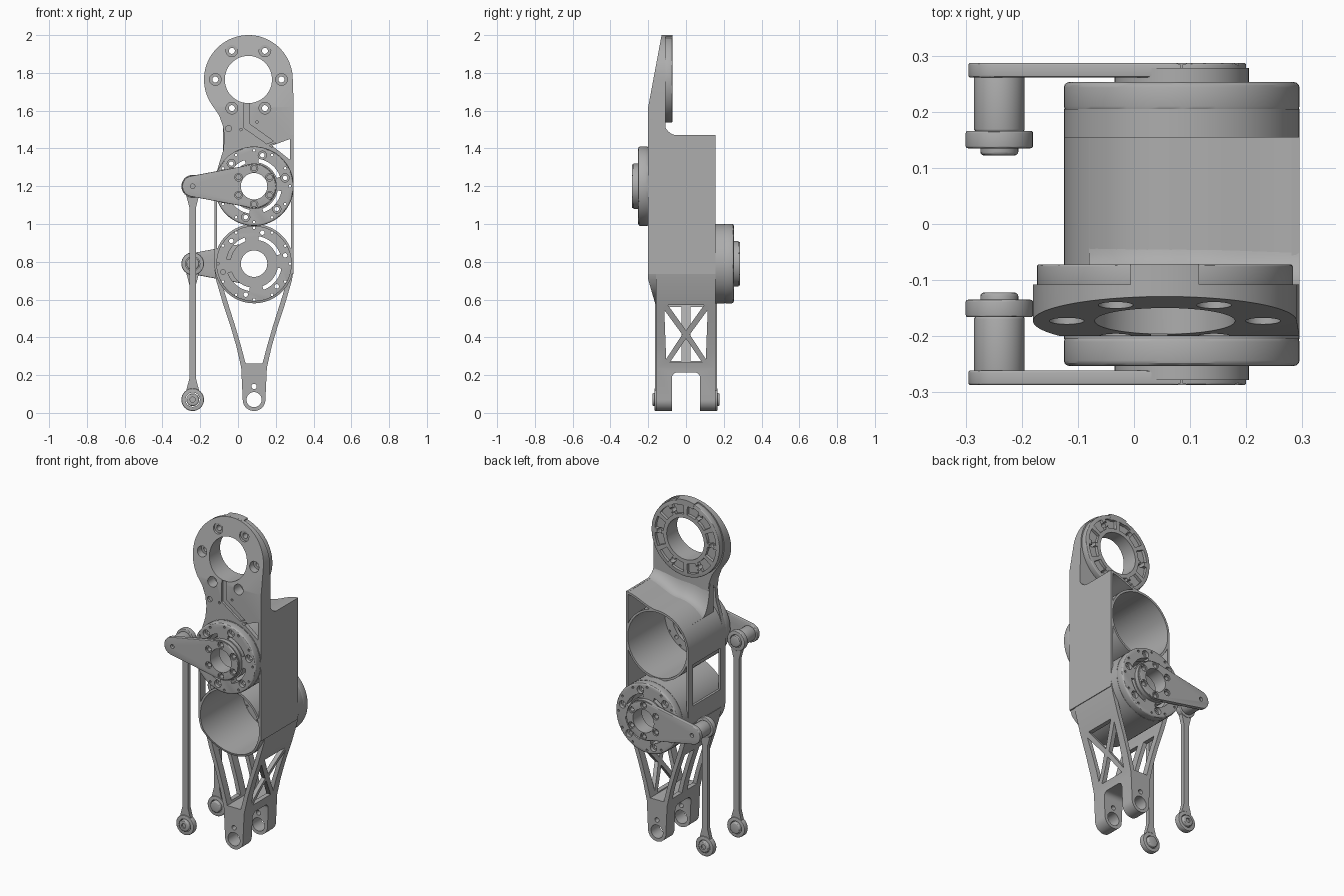
import bpy, bmesh
from math import sin, cos, pi, radians, sqrt

cube = bpy.data.objects.get("Cube")
if cube:
    bpy.data.objects.remove(cube, do_unlink=True)

grey = bpy.data.materials.new("machined grey")
grey.use_nodes = True
grey.diffuse_color = (0.42, 0.42, 0.42, 1)
grey.node_tree.nodes["Principled BSDF"].inputs["Base Color"].default_value = (0.42, 0.42, 0.42, 1)


# ---- helpers ----
def arc(cx, cz, r, a0, a1, n=32):
    return [(cx + r * cos(radians(a0 + (a1 - a0) * i / n)),
             cz + r * sin(radians(a0 + (a1 - a0) * i / n))) for i in range(n + 1)]


def circle(cx, cz, r, n=48):
    return arc(cx, cz, r, 0, 360, n)[:-1]


def ring(cx, cz, rad, r, count, start=0, n=16):
    """Loops for a circular pattern of round holes."""
    return [circle(cx + rad * cos(t), cz + rad * sin(t), r, n)
            for t in (radians(start) + 2 * pi * i / count for i in range(count))]


def sector(cx, cz, r0, r1, a0, a1):
    return arc(cx, cz, r1, a0, a1, 12) + arc(cx, cz, r0, a1, a0, 12)


def rect(u0, v0, u1, v1):
    return [(u0, v0), (u1, v0), (u1, v1), (u0, v1)]


def finish(name, bm):
    bmesh.ops.recalc_face_normals(bm, faces=bm.faces[:])
    me = bpy.data.meshes.new(name)
    bm.to_mesh(me)
    bm.free()
    me.materials.append(grey)
    ob = bpy.data.objects.new(name, me)
    bpy.context.scene.collection.objects.link(ob)
    return ob


def apply(ob, mod):
    bpy.context.view_layer.objects.active = ob
    bpy.ops.object.modifier_apply(modifier=mod.name)


def prism(name, loops, a, b, axis="y", bevel=0):
    """Extrude flat outlines from a to b along an axis."""
    bm = bmesh.new()
    for loop in loops:
        ends = []
        for t in (a, b):
            ends.append([bm.verts.new((u, t, v) if axis == "y" else (t, u, v)) for u, v in loop])
            bm.faces.new(ends[-1])
        n = len(loop)
        for i in range(n):
            j = (i + 1) % n
            bm.faces.new((ends[0][i], ends[0][j], ends[1][j], ends[1][i]))
    ob = finish(name, bm)
    if bevel:
        m = ob.modifiers.new("bevel", "BEVEL")
        m.width, m.segments = bevel, 3
        m.limit_method, m.angle_limit = "ANGLE", radians(60)
        apply(ob, m)
    return ob


def cut(ob, loops, a, b, axis="y"):
    tool = prism("cutter", loops, a, b, axis)
    m = ob.modifiers.new("cut", "BOOLEAN")
    m.operation, m.solver, m.object = "DIFFERENCE", "EXACT", tool
    apply(ob, m)
    bpy.data.objects.remove(tool, do_unlink=True)


CX, UP, LOW, R = 0.085, 1.2, 0.79, 0.21     # motor axes and housing radius
PX, FOOT = -0.24, 0.07                      # push rod line, foot joint height

# ---- motor units: upper one drives at the front, lower one at the back ----
for side, s, zc, mouth in (("upper", -1, UP, 0.155), ("lower", 1, LOW, -0.2)):
    tube = prism(side + "_motor_housing", [circle(CX, zc, R, 64)], mouth, s * 0.205)
    cut(tube, [circle(CX, zc, R - 0.013, 64)], -0.4, 0.4)
    if s > 0:   # sloping front lip under the lower housing
        cut(tube, [[(-0.21, 0.74), (-0.155, 0.55), (-0.3, 0.55), (-0.3, 0.74)]], -0.5, 0.5, "x")

    cap = prism(side + "_motor_cap", [circle(CX, zc, R, 64)], s * 0.2, s * 0.253, bevel=0.01)
    slots = [sector(CX, zc, 0.127, 0.147, 20 + 90 * k, 80 + 90 * k) for k in range(4)]
    cut(cap, [circle(CX, zc, 0.07)] + slots + ring(CX, zc, 0.17, 0.012, 6, 15)
        + ring(CX, zc, 0.19, 0.007, 12, 0, 8), -0.4, 0.4)
    cut(cap, ring(CX, zc, 0.17, 0.022, 6, 15), s * 0.232, s * 0.3)

    bolts = ring(CX, zc, 0.095, 0.013, 6, 30)
    horn = prism(side + "_output_horn", [circle(CX, zc, 0.12)], s * 0.245, s * 0.278)
    cut(horn, [circle(CX, zc, 0.07)] + bolts, -0.4, 0.4)

    # crank arm, pin and push rod
    outline = arc(PX, zc, 0.055, 100, 260, 20) + arc(CX, zc, 0.115, 260, 460, 32)
    crank = prism(side + "_crank_arm", [outline], s * 0.261, s * 0.287, bevel=0.004)
    cut(crank, [circle(CX, zc, 0.07), circle(PX, zc, 0.012, 16)] + bolts, -0.4, 0.4)
    cut(crank, ring(CX, zc, 0.095, 0.02, 6, 30), s * 0.278, s * 0.3)
    prism(side + "_crank_pin", [circle(PX, zc, 0.045, 24)], s * 0.165, s * 0.27, bevel=0.004)

    for end, z, reach in (("top", zc, 0.165), ("bottom", FOOT, 0.178)):
        eye = prism(f"{side}_rod_{end}_eye", [circle(PX, z, 0.06, 32)], s * 0.135, s * 0.166, bevel=0.004)
        cut(eye, [circle(PX, z, 0.038, 24)], -0.4, 0.4)
        ball = prism(f"{side}_rod_{end}_ball", [circle(PX, z, 0.034, 24)], s * 0.122, s * reach, bevel=0.007)
        cut(ball, [circle(PX, z, 0.014, 16)], s * 0.17, s * 0.3)
    bar = [(0.035, FOOT + 0.045), (0.018, FOOT + 0.11), (0.018, zc - 0.11), (0.035, zc - 0.045)]
    prism(side + "_push_rod", [bar + [(-u, v) for u, v in reversed(bar)]], s * 0.138, s * 0.163) \
        .location.x = PX


# ---- body: side wall, slotted strut, roof and neck fillet ----
def roof_z(x):
    if x < CX:
        return UP + sqrt(R * R - (x - CX) ** 2)
    t = (x - CX) / 0.21
    return UP + R + 0.06 * t * t * (3 - 2 * t)


prism("side_wall", [[(-0.2, 0.73), (-0.165, 0.6), (0.155, 0.6), (0.155, 1.47), (-0.2, 1.47)]],
      0.281, 0.295, "x").location.z = 0
bpy.data.objects["side_wall"].name = "left_side_wall"
wall = bpy.data.objects["left_side_wall"]
cut(wall, [rect(-0.5, 0.3, 0.5, 0.735)], 0.2, 0.4, "x")

strut = prism("right_side_strut", [rect(-0.2, LOW, 0.155, UP)], -0.125, -0.112, "x")
cut(strut, [rect(-0.15, 0.87, 0.11, 1.12)], -0.2, 0, "x")

xs = [-0.08 + 0.375 * i / 24 for i in range(25)]
roof = [(x, roof_z(x)) for x in xs]
prism("housing_roof", [roof + [(x, z - 0.014) for x, z in reversed(roof)]], -0.2, 0.155)

bm = bmesh.new()
rows = []
for k in range(9):      # quarter-round sweep from the roof up to the neck
    a = pi / 2 * k / 8
    y, top = -0.04 - 0.075 * sin(a), 1.54
    f = 1 - cos(a)
    rows.append([bm.verts.new((x, y, z + (top - z) * f - 0.001)) for x, z in roof])
rows.append([bm.verts.new((x, -0.15, 1.54)) for x in xs])
rows.append([bm.verts.new((x, -0.15, z - 0.01)) for x, z in roof])
for r0, r1 in zip(rows, rows[1:] + rows[:1]):
    for i in range(24):
        bm.faces.new((r0[i], r0[i + 1], r1[i + 1], r1[i]))
for i in (0, 24):
    bm.faces.new([r[i] for r in rows])
finish("neck_fillet", bm)

# ---- front plate with hip ring ----
HX, HZ = 0.055, 1.765
outline = arc(HX, HZ, 0.235, 0, 213, 48) + [(-0.1, 1.575), (-0.08, 1.52), (-0.072, 1.46),
          (-0.078, 1.39), (-0.1, 1.32), (-0.12, 1.25), (0.295, 1.18), (0.295, 1.62)]
plate = prism("front_plate", [outline], -0.2, -0.108)
cut(plate, [[(-0.2, 1.62), (-0.118, 2.06), (-0.3, 2.06), (-0.3, 1.62)]], -0.5, 0.5, "x")
cut(plate, [circle(CX, UP, 0.2, 64), circle(HX, HZ, 0.125, 64),
            [(0.275, 1.45), (0.275, 1.34), (0.18, 1.415)]] + ring(HX, HZ, 0.175, 0.016, 6), -0.4, 0.4)
cut(plate, ring(HX, HZ, 0.175, 0.031, 6, 0, 24), -0.4, -0.135)
cut(plate, [[(0.03, 1.64), (0.06, 1.64), (0.06, 1.53), (0.2, 1.43), (0.18, 1.405), (0.03, 1.51)],
            circle(-0.05, 1.505, 0.016, 16), circle(0.015, 1.5, 0.007, 8),
            circle(0.1, 1.54, 0.007, 8)], -0.4, -0.186)
cut(plate, [rect(-0.5, 1.1, 0.5, 1.47)], -0.175, 0)     # thin lower skin

hip = prism("hip_ring", [circle(HX, HZ, 0.228, 64)], -0.112, -0.072, bevel=0.004)
cut(hip, [circle(HX, HZ, 0.125, 64)] + ring(HX, HZ, 0.175, 0.016, 6), -0.4, 0.4)
cut(hip, [sector(HX, HZ, 0.148, 0.205, 30 * k + 4, 30 * k + 26) for k in range(12)], -0.09, 0)
prism("hip_tab", [sector(HX, HZ, 0.2, 0.235, 75, 105)], -0.12, -0.071)

# ---- lower leg: two tapering trussed walls ending in a fork ----
half = [(0.21, 0.76), (0.2, 0.7), (0.165, 0.58), (0.125, 0.46), (0.093, 0.35), (0.068, 0.24), (0.06, FOOT)]
outer = [(CX + u, v) for u, v in half] + arc(CX, FOOT, 0.06, 0, -180, 20)[1:-1] \
    + [(CX - u, v) for u, v in reversed(half)]
leg = prism("lower_leg", [outer], -0.16, 0.157)
gap = [(0.185, 0.78), (0.175, 0.7), (0.138, 0.58), (0.1, 0.46), (0.068, 0.35), (0.045, 0.262)]
cut(leg, [[(CX + u, v) for u, v in gap] + [(CX - u, v) for u, v in reversed(gap)]], -0.4, 0.4)
cut(leg, [circle(CX, LOW, 0.2, 64)], -0.4, 0.4)
cut(leg, [circle(CX, FOOT, 0.04, 32), circle(CX, 0.14, 0.014, 16)], -0.4, 0.4)
# fork slot
cut(leg, [[(-0.075, -0.1), (0.075, -0.1)] + arc(0.045, 0.185, 0.03, 0, 90, 6)
          + arc(-0.045, 0.185, 0.03, 90, 180, 6)], -0.3, 0.4, "x")
# crossed truss on the left wall, centre rib on the right wall
tri = [(0.115, 0.545), (0.02, 0.415), (0.105, 0.285)]
cut(leg, [[(-0.095, 0.57), (0.095, 0.57), (0, 0.437)], [(-0.085, 0.268), (0.085, 0.268), (0, 0.393)],
          tri, [(-u, v) for u, v in tri]], CX, 0.4, "x")
cut(leg, [rect(0.025, 0.275, 0.115, 0.56), rect(-0.115, 0.275, -0.025, 0.56)], -0.3, CX, "x")

# ---- smooth shading with sharp edges kept ----
bpy.ops.object.select_all(action="DESELECT")
for ob in bpy.context.scene.objects:
    if ob.type == "MESH":
        ob.select_set(True)
        bpy.context.view_layer.objects.active = ob
bpy.ops.object.shade_smooth_by_angle(angle=radians(30))
